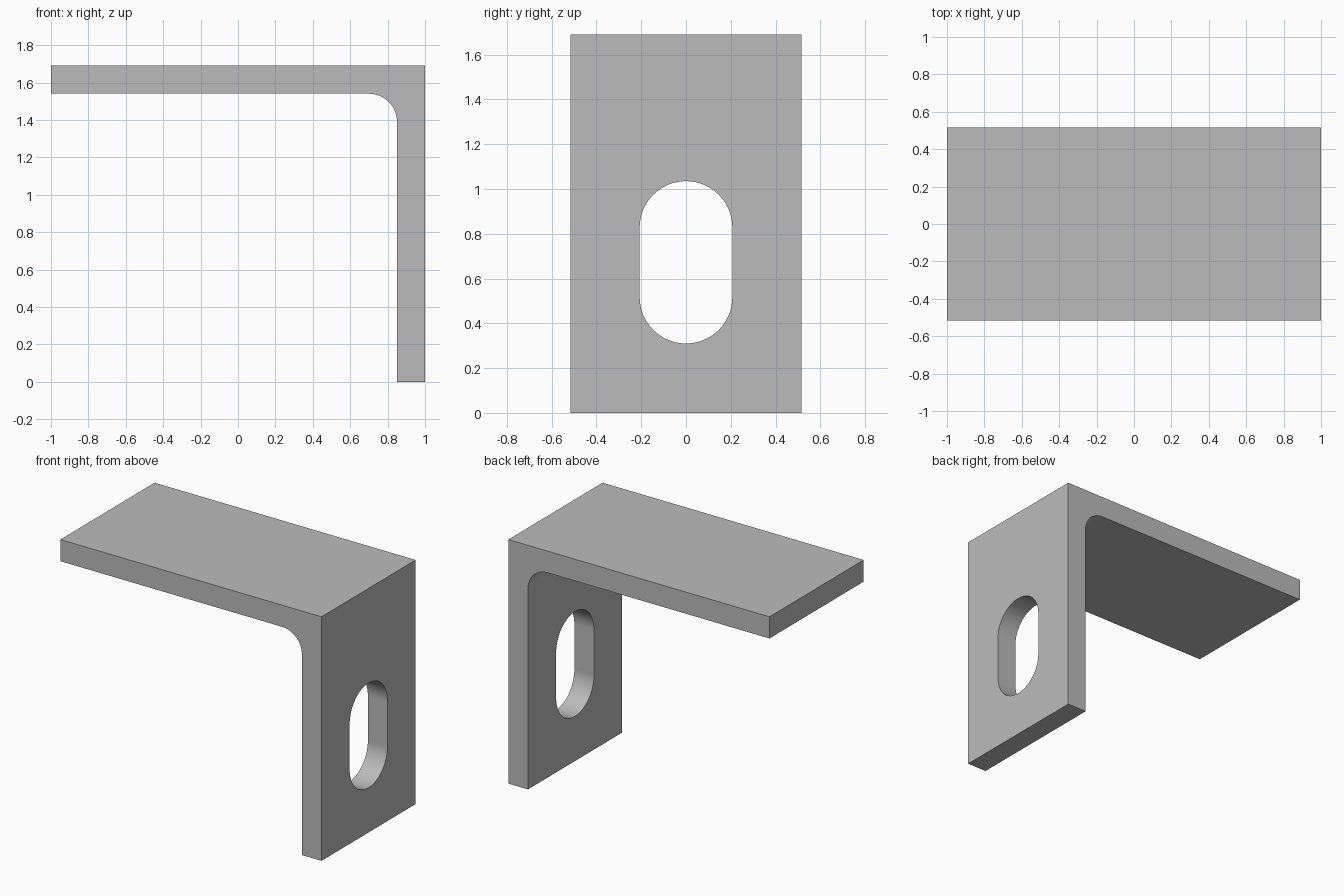
import bpy
import bmesh
from math import cos, sin, pi, radians
from mathutils import Vector

if "Cube" in bpy.data.objects:
    bpy.data.objects.remove(bpy.data.objects["Cube"], do_unlink=True)

HEIGHT, HALF_WIDTH, THICK = 1.69, 0.515, 0.15
FILLET = 0.15
SLOT_RADIUS, SLOT_LOW, SLOT_HIGH = 0.207, 0.517, 0.828

# Material
grey = bpy.data.materials.new("plain grey")
grey.use_nodes = True
colour = (0.5, 0.5, 0.5, 1)
grey.diffuse_color = colour
grey.node_tree.nodes["Principled BSDF"].inputs["Base Color"].default_value = colour


def arc(cx, cy, radius, start, end, steps):
    angles = [radians(start + (end - start) * i / steps) for i in range(steps + 1)]
    return [(cx + radius * cos(a), cy + radius * sin(a)) for a in angles]


def prism(name, points, sweep):
    """Extrude a flat outline along a vector into a closed solid."""
    bm = bmesh.new()
    face = bm.faces.new([bm.verts.new(p) for p in points])
    new = bmesh.ops.extrude_face_region(bm, geom=[face])["geom"]
    verts = [v for v in new if isinstance(v, bmesh.types.BMVert)]
    bmesh.ops.translate(bm, verts=verts, vec=Vector(sweep))
    bmesh.ops.recalc_face_normals(bm, faces=bm.faces)
    mesh = bpy.data.meshes.new(name)
    bm.to_mesh(mesh)
    bm.free()
    obj = bpy.data.objects.new(name, mesh)
    bpy.context.collection.objects.link(obj)
    return obj


# L-shaped plate with a rounded inner corner
inner_x, inner_z = 1 - THICK, HEIGHT - THICK
outline = [(-1, HEIGHT), (-1, inner_z)]
outline += arc(inner_x - FILLET, inner_z - FILLET, FILLET, 90, 0, 16)
outline += [(inner_x, 0), (1, 0), (1, HEIGHT)]
bracket = prism("angle_bracket", [(x, -HALF_WIDTH, z) for x, z in outline],
                (0, 2 * HALF_WIDTH, 0))
bracket.data.materials.append(grey)

# Slotted hole through the upright leg
slot = arc(0, SLOT_HIGH, SLOT_RADIUS, 0, 180, 32)
slot += arc(0, SLOT_LOW, SLOT_RADIUS, 180, 360, 32)
cutter = prism("slot_cutter", [(inner_x - 0.1, y, z) for y, z in slot],
               (THICK + 0.2, 0, 0))
cutter.data.materials.append(grey)
cutter.hide_render = True

bpy.ops.object.select_all(action="DESELECT")
bracket.select_set(True)
bpy.context.view_layer.objects.active = bracket
cut = bracket.modifiers.new("slot", "BOOLEAN")
cut.operation, cut.solver, cut.object = "DIFFERENCE", "EXACT", cutter
bpy.ops.object.modifier_apply(modifier=cut.name)
bpy.data.objects.remove(cutter, do_unlink=True)

# Smooth curves, crisp edges, flat plates
bpy.ops.object.shade_smooth_by_angle(angle=radians(30))
weighted = bracket.modifiers.new("flat_faces", "WEIGHTED_NORMAL")
weighted.keep_sharp = True
